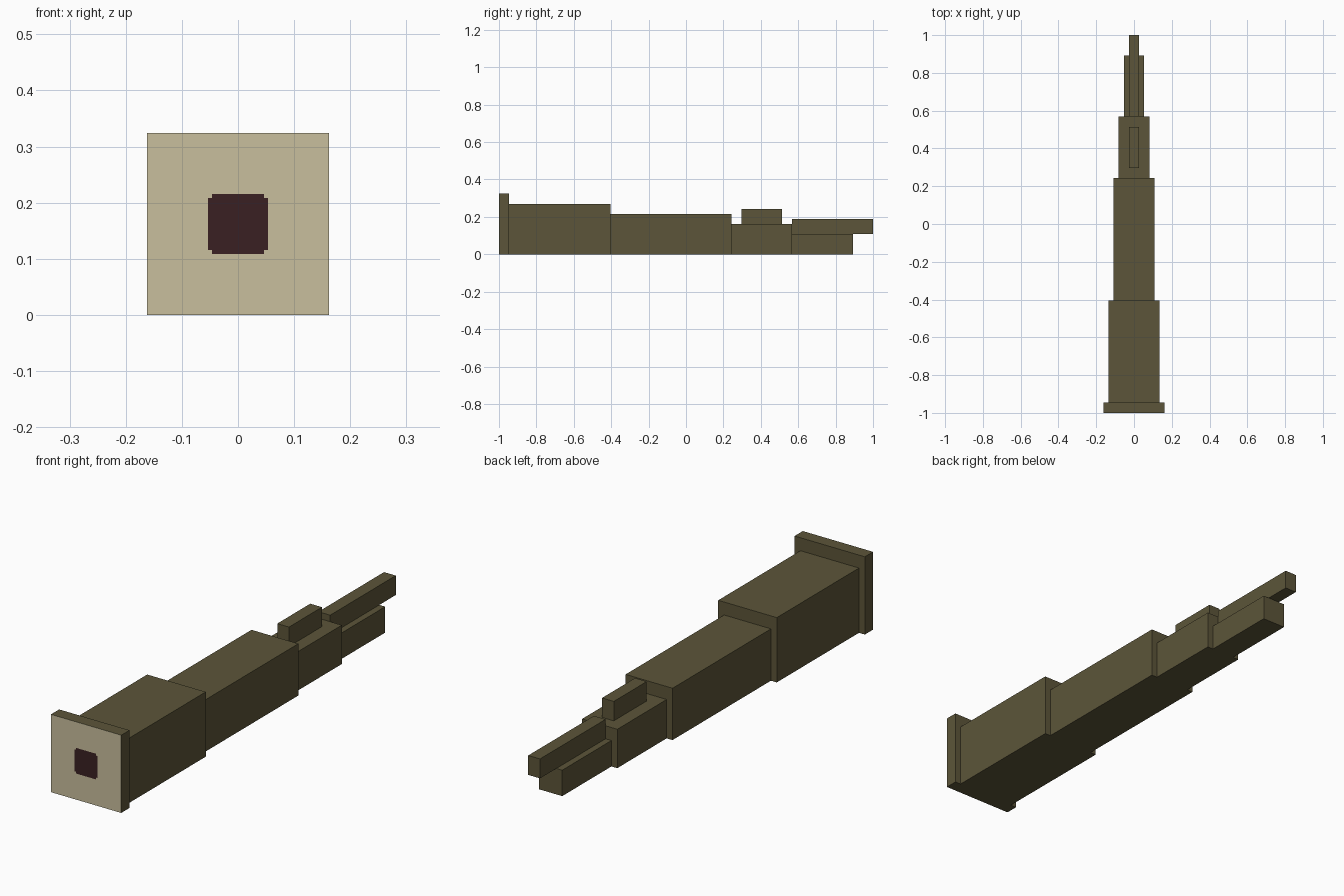
import bpy
import bmesh
from mathutils import Vector

cube = bpy.data.objects.get("Cube")
if cube:
    bpy.data.objects.remove(cube, do_unlink=True)


def make_material(name, rgb):
    mat = bpy.data.materials.new(name)
    mat.use_nodes = True
    colour = (*rgb, 1.0)
    mat.diffuse_color = colour
    mat.node_tree.nodes["Principled BSDF"].inputs["Base Color"].default_value = colour
    return mat


olive = make_material("olive brown", (0.107, 0.091, 0.041))
beige = make_material("pale beige", (0.584, 0.521, 0.337))
maroon = make_material("dark maroon", (0.042, 0.0144, 0.016))


def box(name, width, y0, y1, z0, z1):
    """Flat-faced box centred on x = 0."""
    bm = bmesh.new()
    bmesh.ops.create_cube(bm, size=1.0)
    bmesh.ops.scale(bm, vec=(width, y1 - y0, z1 - z0), verts=bm.verts)
    bmesh.ops.translate(bm, vec=(0, (y0 + y1) / 2, (z0 + z1) / 2), verts=bm.verts)
    mesh = bpy.data.meshes.new(name)
    bm.to_mesh(mesh)
    bm.free()
    mesh.materials.append(olive)
    obj = bpy.data.objects.new(name, mesh)
    bpy.context.collection.objects.link(obj)
    return obj


# Stepped body, each section narrower towards the back
U = 0.054
front_plate = box("front_plate", 6 * U, -1.0, -0.946, 0, 6 * U)
box("wide_section", 5 * U, -0.946, -0.405, 0, 5 * U)
box("middle_section", 4 * U, -0.405, 0.243, 0, 4 * U)
box("narrow_section", 3 * U, 0.243, 0.568, 0, 3 * U)

# Tail bars and the raised block on top
box("lower_tail_bar", 2 * U, 0.568, 0.892, 0, 2 * U)
box("upper_tail_bar", U, 0.568, 1.0, 2 * U, 3.5 * U)
box("top_block", U, 0.297, 0.514, 3 * U, 4.5 * U)

# Front face: beige with a notched-corner dark square cut into it
mesh = front_plate.data
mesh.materials.append(beige)
mesh.materials.append(maroon)
bm = bmesh.new()
bm.from_mesh(mesh)
mid, outer, inner = 3 * U, 0.0535, 0.046
for axis, centre in ((Vector((1, 0, 0)), 0), (Vector((0, 0, 1)), mid)):
    for offset in (-outer, -inner, inner, outer):
        front = [f for f in bm.faces if f.normal.y < -0.9]
        edges = {e for f in front for e in f.edges}
        verts = {v for f in front for v in f.verts}
        bmesh.ops.bisect_plane(bm, geom=front + list(edges) + list(verts),
                               plane_co=axis * (centre + offset), plane_no=axis)
bm.normal_update()
for f in bm.faces:
    if f.normal.y < -0.9:
        c = f.calc_center_median()
        near, far = sorted((abs(c.x), abs(c.z - mid)))
        f.material_index = 2 if near < inner and far < outer else 1
bm.to_mesh(mesh)
bm.free()
